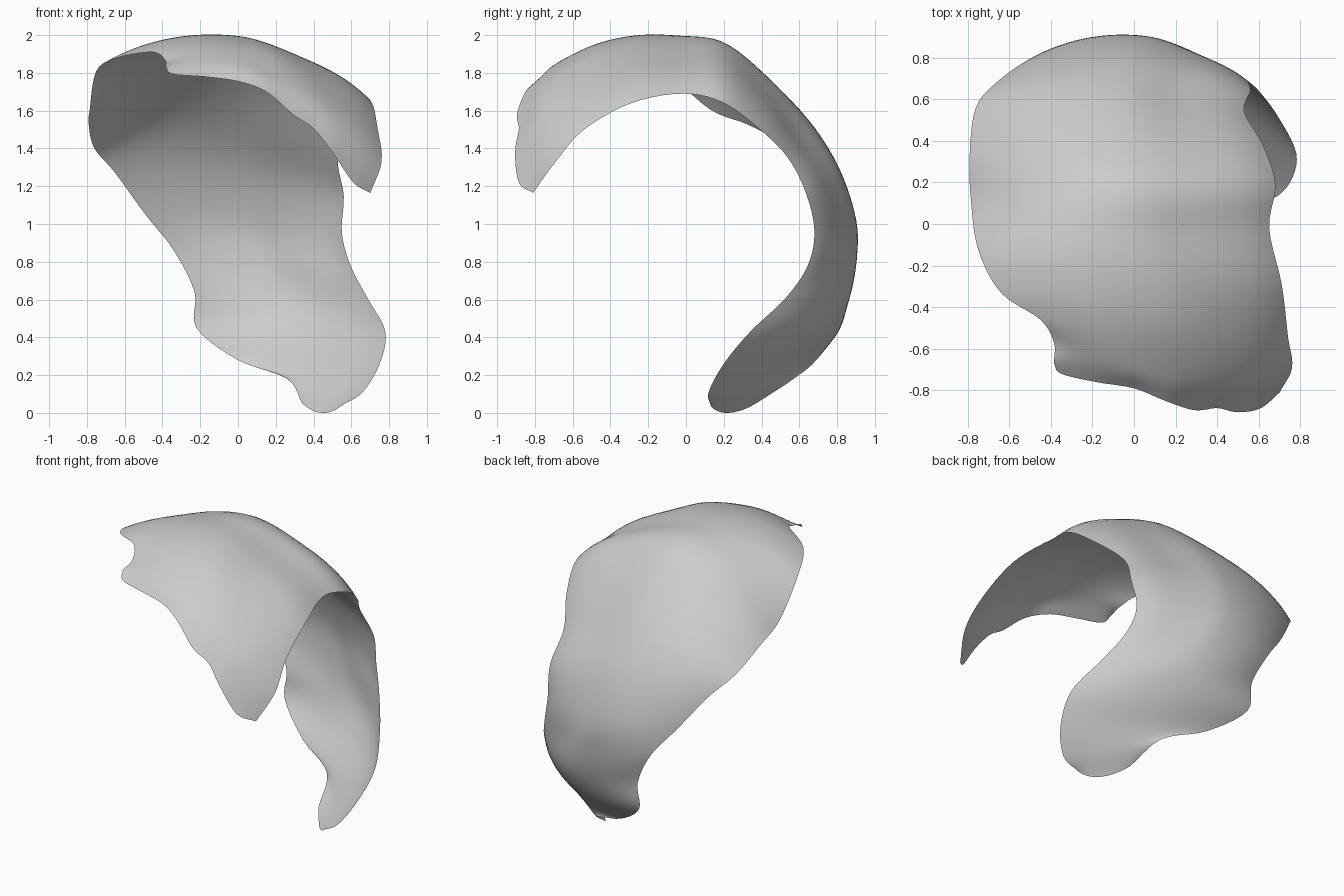
import bpy, bmesh
from math import sin, pi
from mathutils import Vector

if "Cube" in bpy.data.objects:
    bpy.data.objects.remove(bpy.data.objects["Cube"])

# Wavy front rim, left to right
RIM = [(-.385, -.67, 1.84), (-.35, -.72, 1.795), (-.18, -.76, 1.78), (0, -.79, 1.755), (.15, -.85, 1.70),
       (.29, -.895, 1.58), (.40, -.885, 1.505), (.50, -.905, 1.38), (.61, -.885, 1.22), (.70, -.81, 1.165)]
# Ribs of the curved shell behind the rim, down to the bottom tip: left edge, crown, right edge
RIBS = [
    (-.385, -.57, 1.865, .22, -.74, 1.765, .76, -.69, 1.33),
    (-.45, -.46, 1.91, .15, -.50, 1.91, .74, -.54, 1.50),
    (-.64, -.33, 1.88, .03, -.28, 1.985, .71, -.29, 1.64),
    (-.75, -.12, 1.81, -.04, -.05, 1.995, .65, -.02, 1.69),
    (-.785, .13, 1.605, -.08, .19, 1.965, .68, .19, 1.645),
    (-.79, .33, 1.525, -.07, .42, 1.79, .62, .38, 1.51),
    (-.76, .56, 1.40, -.05, .64, 1.55, .53, .54, 1.35),
    (-.65, .69, 1.27, -.04, .81, 1.29, .56, .64, 1.15),
    (-.49, .80, 1.05, .00, .90, 1.01, .55, .68, .95),
    (-.34, .86, .86, .11, .89, .80, .60, .64, .77),
    (-.23, .84, .64, .22, .83, .58, .69, .52, .60),
    (-.22, .81, .45, .32, .71, .41, .78, .34, .43),
    (.00, .69, .28, .40, .53, .25, .75, .20, .26),
    (.26, .57, .18, .45, .38, .12, .66, .12, .11),
    (.34, .37, .05, .45, .22, .00, .55, .13, .04),
]
CENTRE = Vector((0, 0, 1.05))
STEPS = 5
ACROSS = STEPS * (len(RIM) - 1)


def smooth_path(pts):
    """Catmull-Rom curve through the points."""
    out = []
    ext = [pts[0] * 2 - pts[1]] + pts + [pts[-1] * 2 - pts[-2]]
    for i in range(len(pts) - 1):
        a, b, c, d = ext[i:i + 4]
        for k in range(STEPS):
            t = k / STEPS
            out.append(0.5 * (2 * b + (c - a) * t + (2 * a - 5 * b + 4 * c - d) * t * t
                              + (3 * b - a - 3 * c + d) * t ** 3))
    return out + [pts[-1]]


def arc(l, m, r, u, dip):
    """Rounded arc through three points, with the right flank flattened by dip."""
    w = (2 * (u - .5) * (u - 1), 4 * u * (1 - u), 2 * u * (u - .5))
    v = [p - CENTRE for p in (l, m, r)]
    direction = sum((q.normalized() * k for q, k in zip(v, w)), Vector())
    radius = sum(q.length * k for q, k in zip(v, w))
    if u > .5:
        radius -= dip * sin(2 * pi * (u - .5)) ** 2
    return CENTRE + direction.normalized() * radius


# Shell sheet lofted from the rim across the ribs
rows = [smooth_path([Vector(p) for p in RIM])]
for n, r in enumerate(RIBS):
    ends = [Vector(r[j:j + 3]) for j in (0, 3, 6)]
    dip = .027 * sin(pi * min(n, 10) / 10) ** .5 if n < 10 else 0
    rows.append([arc(*ends, i / ACROSS, dip) for i in range(ACROSS + 1)])
columns = [smooth_path(list(c)) for c in zip(*rows)]
bm = bmesh.new()
grid = [[bm.verts.new(p) for p in c] for c in columns]
for a, b in zip(grid, grid[1:]):
    for i in range(len(a) - 1):
        bm.faces.new((a[i], a[i + 1], b[i + 1], b[i])).smooth = True
bm.normal_update()

# Outer side faces away from the centre
if sum(f.normal.dot(f.calc_center_median() - CENTRE) for f in bm.faces) < 0:
    bmesh.ops.reverse_faces(bm, faces=bm.faces[:])
mesh = bpy.data.meshes.new("curved_shell")
bm.to_mesh(mesh)
bm.free()
shell = bpy.data.objects.new("curved_shell", mesh)
bpy.context.collection.objects.link(shell)

grey = bpy.data.materials.new("light_grey")
grey.diffuse_color = (.6, .6, .6, 1)
grey.use_nodes = True
grey.node_tree.nodes["Principled BSDF"].inputs["Base Color"].default_value = grey.diffuse_color
mesh.materials.append(grey)
